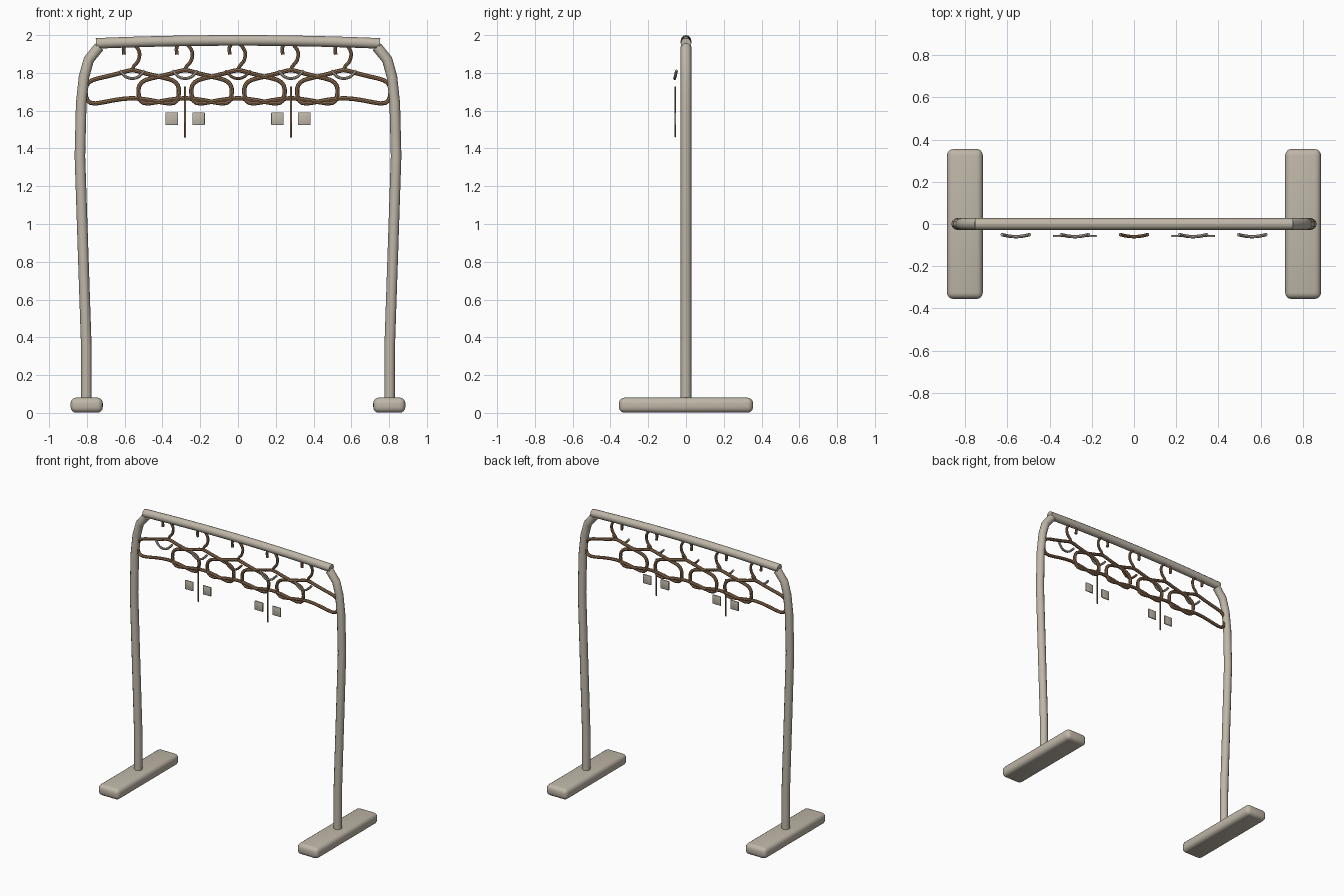
import bpy
from mathutils import Vector

if "Cube" in bpy.data.objects:
    bpy.data.objects.remove(bpy.data.objects["Cube"])


def material(name, rgb):
    m = bpy.data.materials.new(name)
    m.diffuse_color = (*rgb, 1)
    m.use_nodes = True
    m.node_tree.nodes["Principled BSDF"].inputs["Base Color"].default_value = m.diffuse_color
    return m


stone = material("warm grey", (0.52, 0.47, 0.39))
wood = material("brown wood", (0.30, 0.17, 0.09))
cord_col = material("dark tan", (0.24, 0.16, 0.08))


def finish(ob, angle=0.7):
    bpy.ops.object.select_all(action='DESELECT')
    ob.select_set(True)
    bpy.context.view_layer.objects.active = ob
    bpy.ops.object.convert(target='MESH')
    bpy.ops.object.shade_smooth_by_angle(angle=angle)


def smooth_path(pts, closed=False, steps=3):
    """Catmull-Rom resampling of a short list of points."""
    p = [Vector(q) for q in pts]
    n = len(p)
    get = (lambda i: p[i % n]) if closed else (lambda i: p[max(0, min(n - 1, i))])
    out = []
    for i in range(n if closed else n - 1):
        a, b, c, d = get(i - 1), get(i), get(i + 1), get(i + 2)
        for s in range(steps):
            t = s / steps
            out.append(0.5 * (2 * b + (c - a) * t + (2 * a - 5 * b + 4 * c - d) * t * t
                              + (3 * b - a - 3 * c + d) * t ** 3))
    return out if closed else out + [p[-1]]


def tube(name, pts, radius, mat, closed=False, res=2):
    cu = bpy.data.curves.new(name, 'CURVE')
    cu.dimensions = '3D'
    cu.bevel_depth = radius
    cu.bevel_resolution = res
    cu.use_fill_caps = True
    sp = cu.splines.new('POLY')
    sp.points.add(len(pts) - 1)
    for q, v in zip(sp.points, pts):
        q.co = (*v, 1)
    sp.use_cyclic_u = closed
    cu.materials.append(mat)
    ob = bpy.data.objects.new(name, cu)
    bpy.context.collection.objects.link(ob)
    finish(ob)
    return ob


def box(name, loc, size, mat, bevel, segments):
    bpy.ops.mesh.primitive_cube_add(size=1, location=loc)
    ob = bpy.context.object
    ob.name = name
    ob.scale = size
    bpy.ops.object.transform_apply(location=False, rotation=False, scale=True)
    ob.data.materials.append(mat)
    m = ob.modifiers.new("round", 'BEVEL')
    m.width, m.segments = bevel, segments
    finish(ob)
    return ob


# feet and bent side posts
post = [(0.803, 0.05), (0.803, 0.35), (0.82, 0.85), (0.837, 1.36),
        (0.83, 1.64), (0.815, 1.78), (0.79, 1.87), (0.735, 1.938)]
for side, label in ((-1, "left"), (1, "right")):
    box(label + "_foot", (side * 0.801, 0, 0.041), (0.17, 0.71, 0.08), stone, 0.03, 4)
    tube(label + "_post", [(side * x, 0, z) for x, z in post], 0.028, stone, res=4)

# gently arched top rail
tube("top_rail", [(0.752 * i / 8, 0, 1.972 - 0.016 * (i / 8) ** 2) for i in range(-8, 9)],
     0.028, stone, res=4)

# hangers: overlapping frame, hook and neck drape
hook = [(-0.043, 1.897), (-0.045, 1.935), (-0.022, 1.962), (0.012, 1.95),
        (0.038, 1.91), (0.032, 1.865), (0.008, 1.835), (0, 1.812)]
half = [(0.06, 1.800), (0.14, 1.780), (0.21, 1.762), (0.241, 1.735), (0.247, 1.695),
        (0.235, 1.652), (0.195, 1.638), (0.10, 1.655)]
frame = [(0, 1.815)] + half + [(0, 1.666)] + [(-x, z) for x, z in reversed(half)]
drape = [(-0.066, -0.05, 1.812), (-0.035, -0.057, 1.780), (0, -0.06, 1.770),
         (0.035, -0.057, 1.780), (0.066, -0.05, 1.812)]
for i in range(-2, 3):
    cx = i * 0.28
    tube("hanger_frame", smooth_path([(cx + x, 0, z) for x, z in frame], True, 2),
         0.0115, wood, closed=True)
    tube("hanger_hook", smooth_path([(cx + x, 0, z) for x, z in hook]), 0.0095, wood)
    tube("neck_drape", smooth_path([(cx + x, y, z) for x, y, z in drape], steps=2),
         0.008, wood if i == 0 else stone)

# hanging strips with a small tag on each side
for cx in (-0.28, 0.28):
    box("hanging_strip", (cx, -0.057, 1.594), (0.011, 0.006, 0.27), cord_col, 0.001, 1)
    for s in (-1, 1):
        box("tag", (cx + s * 0.071, -0.057, 1.557), (0.066, 0.009, 0.066), stone, 0.003, 2)
